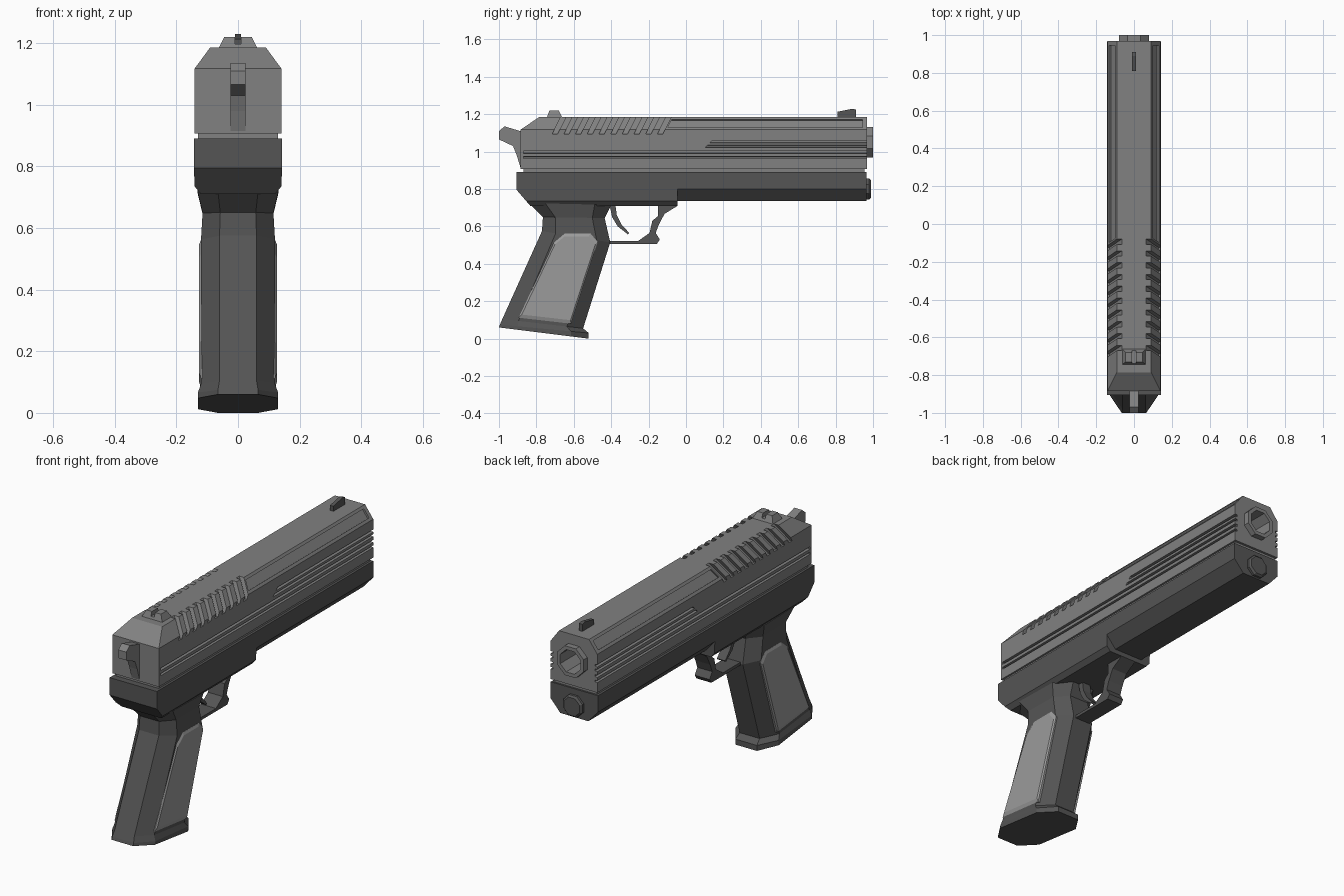
import bpy, bmesh, math

if "Cube" in bpy.data.objects:
    bpy.data.objects.remove(bpy.data.objects["Cube"])

def material(name, v):
    m = bpy.data.materials.new(name)
    m.diffuse_color = (v, v, v, 1)
    m.use_nodes = True
    m.node_tree.nodes["Principled BSDF"].inputs["Base Color"].default_value = m.diffuse_color
    return m

MID, DARK, LIGHT = material("mid_grey", .22), material("dark_grey", .09), material("light_grey", .33)

def loft(name, rings, mat=None):
    """Closed solid through rings with equal point counts."""
    bm = bmesh.new()
    vs = [[bm.verts.new(p) for p in r] for r in rings]
    n = len(rings[0])
    for a, b in zip(vs, vs[1:]):
        for i in range(n):
            bm.faces.new((a[i], a[(i + 1) % n], b[(i + 1) % n], b[i]))
    bm.faces.new(vs[0])
    bm.faces.new(vs[-1])
    bmesh.ops.recalc_face_normals(bm, faces=bm.faces)
    me = bpy.data.meshes.new(name)
    bm.to_mesh(me)
    bm.free()
    ob = bpy.data.objects.new(name, me)
    bpy.context.collection.objects.link(ob)
    if mat:
        me.materials.append(mat)
    return ob

def side_profile(name, pts, x0, x1, mat=None):
    return loft(name, [[(x, y, z) for y, z in pts] for x in (x0, x1)], mat)

def section(name, pts, y0, y1, mat=None, shear0=0.0, shear1=0.0):
    """Cross-section in xz run along y; ends may lean forward with height."""
    zb = min(z for _, z in pts)
    return loft(name, [[(x, y + s * (z - zb), z) for x, z in pts]
                       for y, s in ((y0, shear0), (y1, shear1))], mat)

def mirrored(half):
    return half + [(-x, z) for x, z in reversed(half)]

def octagon(r, zc):
    return [(r * math.cos(math.radians(22.5 + 45 * i)),
             zc + r * math.sin(math.radians(22.5 + 45 * i))) for i in range(8)]

def carve(ob, cutters):
    for c in cutters:
        m = ob.modifiers.new("cut", 'BOOLEAN')
        m.operation, m.solver, m.object = 'DIFFERENCE', 'EXACT', c
    bpy.context.view_layer.update()
    me = bpy.data.meshes.new_from_object(ob.evaluated_get(bpy.context.evaluated_depsgraph_get()))
    ob.modifiers.clear()
    ob.data = me
    for c in cutters:
        bpy.data.objects.remove(c)

# Slide with chamfered top
slide = section("slide", mirrored([(.141, .907), (.141, 1.117), (.091, 1.185)]), -.885, .968, MID)
cuts = [side_profile("rear_slope", [(-.95, 1.073), (-.72, 1.229), (-.95, 1.229)], -.3, .3),
        section("bore", octagon(.066, 1.05), .72, 1.1)]
for s in (1, -1):
    # rear grip serrations
    for i in range(10):
        y = -.715 + i * .0625
        cuts.append(section("serration", [(s * .13, 1.095), (s * .062, 1.187), (s * .2, 1.25), (s * .2, 1.095)],
                            y, y + .028, None, .5, .5))
    # long recess on the top chamfer
    cuts.append(section("recess", [(s * .123, 1.124), (s * .092, 1.166), (s * .116, 1.184), (s * .147, 1.142)],
                        -.1, .945, None, .5, 0))
    # side grooves
    for z0, z1, y, sh in ((.96, .976, -.87, 0), (.988, 1.006, -.87, 0),
                          (1.02, 1.037, .1, 1), (1.045, 1.063, .125, 1)):
        cuts.append(section("groove", [(s * .126, z0 + .004), (s * .126, z1 - .004), (s * .16, z1), (s * .16, z0)],
                            y, 1.1, None, sh, 0))
carve(slide, cuts)

# Muzzle ring
muzzle = section("muzzle", octagon(.087, 1.05), .93, 1.0, MID)
carve(muzzle, [section("bore", octagon(.066, 1.05), .7, 1.1)])

# Rail between slide and frame
section("slide_rail", mirrored([(.13, .88), (.13, .915)]), -.87, .955, MID)

# Frame: deep rear body and chamfered front dust cover
body = section("frame_body", mirrored([(.12, .71), (.141, .735), (.143, .80), (.143, .89)]), -.905, -.045, DARK)
carve(body, [side_profile("tang_slope", [(-.949, .846), (-.80, .672), (-.95, .672)], -.3, .3)])
section("frame_front", mirrored([(.085, .735), (.143, .80), (.143, .89)]), -.045, .965, DARK)
loft("guide_plug", [[(x, y, z) for x, z in octagon(r, .80)]
                    for y, r in ((.94, .062), (.978, .062), (.988, .052))], DARK)

# Grip: octagonal rings (rear y, z, front y, z, half width)
rings = []
for ry, rz, fy, fz, w in ((-1, .06, -.52, 0, .13), (-.995, .075, -.52, .03, .13),
                          (-.982, .105, -.55, .055, .12), (-.77, .575, -.405, .515, .12),
                          (-.765, .65, -.435, .645, .115), (-.84, .725, -.40, .715, .132)):
    half = [(w * .5, 0), (w, .2), (w, .8), (w * .5, 1)]
    rings.append([(x, ry + (fy - ry) * t, rz + (fz - rz) * t) for x, t in mirrored(half)])
loft("grip", rings, DARK)

# Grip panels with sloped rims
outline = [(-.895, .112), (-.705, .515), (-.648, .562), (-.51, .562), (-.472, .517), (-.615, .08)]
cy, cz = -.65, .35
for s, side in ((1, "right"), (-1, "left")):
    loft("grip_panel_" + side,
         [[(s * x, cy + (y - cy) * k, cz + (z - cz) * k) for y, z in outline]
          for x, k in ((.105, 1), (.12, 1), (.126, .93))], LIGHT)

# Trigger guard and trigger
side_profile("trigger_guard", [(-.045, .74), (-.045, .71), (-.115, .667), (-.145, .61), (-.162, .565),
                               (-.14, .53), (-.155, .507), (-.42, .507), (-.42, .523), (-.255, .523),
                               (-.195, .565), (-.18, .63), (-.15, .655), (-.15, .74)], -.045, .045, DARK)
side_profile("trigger", [(-.41, .72), (-.395, .65), (-.365, .60), (-.31, .557), (-.303, .565),
                         (-.345, .61), (-.37, .66), (-.378, .72)], -.025, .025, DARK)

# Hammer
side_profile("hammer", [(-.87, 1.105), (-.97, 1.135), (-1, 1.11), (-1, 1.065), (-.925, 1.03),
                        (-.905, .98), (-.885, .915), (-.87, .915)], -.024, .024, MID)

# Sights
rear = loft("rear_sight", [[(x, y0, z), (-x, y0, z), (-x, y1, z), (x, y1, z)]
                           for x, y0, y1, z in ((.064, -.745, -.66, 1.18), (.045, -.73, -.68, 1.22))], MID)
carve(rear, [section("notch", mirrored([(.01, 1.197), (.01, 1.25)]), -.9, -.5)])
side_profile("front_sight", [(.81, 1.18), (.81, 1.213), (.89, 1.229), (.91, 1.224), (.91, 1.18)], -.01, .01, DARK)
